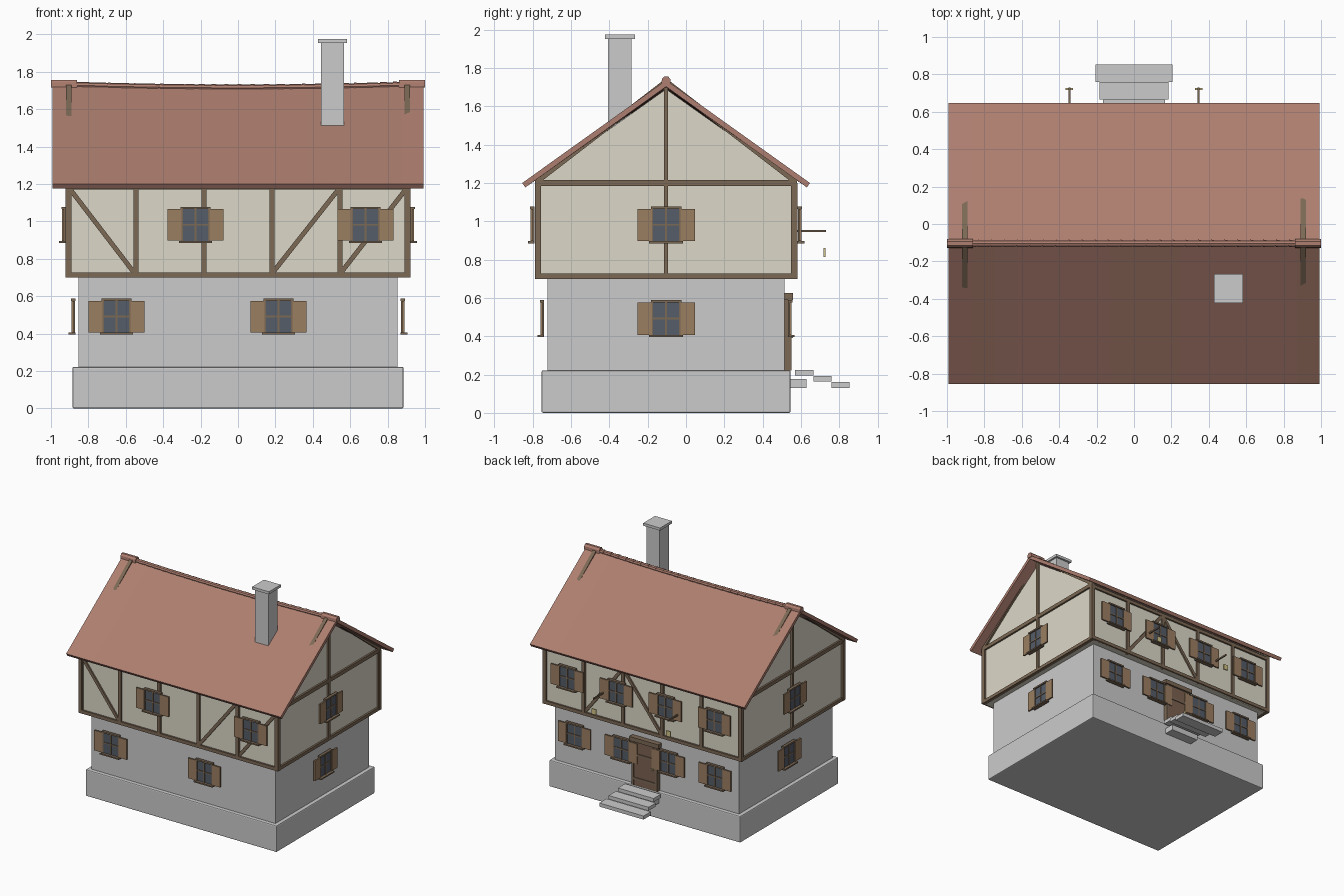
import bpy, bmesh, math
from mathutils import Matrix, Vector

if "Cube" in bpy.data.objects:
    bpy.data.objects.remove(bpy.data.objects["Cube"])

CY = -0.104  # centre line of the house in y


def mat(name, c):
    m = bpy.data.materials.new(name)
    m.diffuse_color = (*c, 1)
    m.use_nodes = True
    m.node_tree.nodes["Principled BSDF"].inputs["Base Color"].default_value = m.diffuse_color
    return m


TIMBER = mat("timber", (0.20, 0.14, 0.09))
PLASTER = mat("plaster", (0.72, 0.69, 0.58))
TILE = mat("roof_tile", (0.42, 0.21, 0.16))
SHUTTER = mat("shutter_wood", (0.33, 0.21, 0.12))
GLASS = mat("glass", (0.09, 0.11, 0.14))
DOOR = mat("door_wood", (0.20, 0.12, 0.08))
LAMP = mat("lamp_glow", (0.65, 0.55, 0.25))


def finish(name, bm, m=None):
    bmesh.ops.recalc_face_normals(bm, faces=bm.faces)
    me = bpy.data.meshes.new(name)
    bm.to_mesh(me)
    bm.free()
    ob = bpy.data.objects.new(name, me)
    bpy.context.collection.objects.link(ob)
    if m:
        me.materials.append(m)
    return ob


def box(name, x, y, z, m=None, M=Matrix()):
    """Box from (min, max) ranges, placed by matrix M."""
    c = [(a + b) / 2 for a, b in (x, y, z)]
    s = [b - a for a, b in (x, y, z)]
    bm = bmesh.new()
    bmesh.ops.create_cube(bm, size=1, matrix=M @ Matrix.Translation(c) @ Matrix.Diagonal((*s, 1)))
    return finish(name, bm, m)


def wall(side, hx, hy):
    """Wall frame: local x runs along the wall, local -y points outward."""
    a = {"front": 0, "right": 90, "back": 180, "left": -90}[side]
    d = hy if side in ("front", "back") else hx
    return (Matrix.Translation((0, CY, 0)) @ Matrix.Rotation(math.radians(a), 4, "Z")
            @ Matrix.Translation((0, -d, 0)))


def beam(name, p, q, M, w=0.028, out=0.015):
    """Timber from p to q in wall coordinates (u, z)."""
    (u0, z0), (u1, z1) = p, q
    L = math.hypot(u1 - u0, z1 - z0)
    R = (M @ Matrix.Translation(((u0 + u1) / 2, 0, (z0 + z1) / 2))
         @ Matrix.Rotation(-math.atan2(z1 - z0, u1 - u0), 4, "Y"))
    box(name, (-L / 2, L / 2), (-out, 0.015), (-w / 2, w / 2), TIMBER, R)


def window(M, u, z):
    """Window with glass, cross bars, frame and shutters; z is the sill bottom."""
    T = M @ Matrix.Translation((u, 0, z))
    box("window_glass", (-0.072, 0.072), (-0.029, -0.02), (0.008, 0.182), GLASS, T)
    box("window_sill", (-0.088, 0.088), (-0.052, -0.017), (0, 0.011), TIMBER, T)
    box("window_lintel", (-0.08, 0.08), (-0.04, -0.017), (0.18, 0.193), TIMBER, T)
    for s in (-1, 1):
        e = sorted((s * 0.067, s * 0.078))
        box("window_jamb", e, (-0.035, -0.018), (0.008, 0.182), TIMBER, T)
        e = sorted((s * 0.074, s * 0.15))
        box("shutter", e, (-0.037, -0.025), (0.012, 0.18), SHUTTER, T)
    box("window_mullion", (-0.005, 0.005), (-0.034, -0.028), (0.008, 0.182), TIMBER, T)
    box("window_bar", (-0.068, 0.068), (-0.034, -0.028), (0.092, 0.102), TIMBER, T)


# Plinth and stone ground floor
plinth = box("plinth", (-0.885, 0.885), (CY - 0.65, CY + 0.65), (0, 0.222))
b = plinth.modifiers.new("bevel", "BEVEL")
b.width, b.segments = 0.008, 2
GX, GY = 0.853, 0.619
box("ground_floor", (-GX, GX), (CY - GY, CY + GY), (0.2, 0.705))


def prism(name, prof, x0, x1, m):
    bm = bmesh.new()
    f = bm.faces.new([bm.verts.new((x0, CY + y, z)) for y, z in prof])
    r = bmesh.ops.extrude_face_region(bm, geom=[f])
    bmesh.ops.translate(bm, vec=(x1 - x0, 0, 0),
                        verts=[v for v in r["geom"] if isinstance(v, bmesh.types.BMVert)])
    return finish(name, bm, m)


# Plastered upper floor with gables
UX, UY = 0.905, 0.67
prism("upper_floor", [(-UY, 0.7), (UY, 0.7), (UY, 1.215), (0, 1.69), (-UY, 1.215)], -UX, UX, PLASTER)

# Long-side timber frames
posts = [-0.909 + 0.3636 * k for k in range(6)]
braces = {"front": [((-0.9, 1.175), (-0.555, 0.725)), ((0.185, 0.725), (0.54, 1.175)),
                    ((0.55, 0.725), (0.9, 1.175))],
          "back": [((-0.19, 1.175), (-0.54, 0.725)), ((-0.175, 1.175), (0.175, 0.725))]}
for side in ("front", "back"):
    M = wall(side, UX, UY)
    beam("sill_beam", (-0.922, 0.714), (0.922, 0.714), M)
    beam("top_plate", (-0.922, 1.185), (0.922, 1.185), M)
    for u in posts:
        beam("post", (u, 0.7), (u, 1.2), M)
    for p, q in braces[side]:
        beam("brace", p, q, M, 0.025, 0.012)

# Gable timber frames
for side in ("left", "right"):
    M = wall(side, UX, UY)
    beam("gable_sill_beam", (-0.684, 0.713), (0.684, 0.713), M)
    beam("gable_tie_beam", (-0.684, 1.2), (0.684, 1.2), M, 0.032)
    beam("gable_centre_post", (0, 0.7), (0, 1.71), M, 0.022)
    for s in (-1, 1):
        beam("gable_corner_post", (s * 0.668, 0.7), (s * 0.668, 1.2), M, 0.032)
        beam("gable_rafter", (s * 0.68, 1.205), (0, 1.728), M, 0.03)

# Windows on all four sides
lower = [-0.65, -0.217, 0.217, 0.65]
upper = [-0.682, -0.227, 0.227, 0.682]
plan = {"front": (lower[::2], upper[1::2]), "back": (lower, upper),
        "left": ([0], [0]), "right": ([0], [0])}
for side, (lo, up) in plan.items():
    for u in lo:
        window(wall(side, GX, GY), u, 0.395)
    for u in up:
        window(wall(side, UX, UY), u, 0.885)


# Roof slab with a slightly sagging ridge
def sag(x):
    return -0.018 * (1 - x * x)


bm = bmesh.new()
prof = [(-0.751, 1.2), (0, 1.737), (0.751, 1.2), (0.735, 1.177), (0, 1.703), (-0.735, 1.177)]
N = 16
rings = []
for i in range(N + 1):
    x = -0.993 + 1.986 * i / N
    rings.append([bm.verts.new((x, CY + y, z + (sag(x) if y == 0 else 0))) for y, z in prof])
for a, c in zip(rings, rings[1:]):
    for k in range(6):
        j = (k + 1) % 6
        bm.faces.new((a[k], a[j], c[j], c[k]))
for r in (rings[0], rings[-1]):
    bm.faces.new((r[0], r[1], r[4], r[5]))
    bm.faces.new((r[1], r[2], r[3], r[4]))
finish("roof", bm, TILE)

# Ridge tiles and the raised end caps
bm = bmesh.new()
n = 26
for i in range(n):
    x = -0.9 + 1.8 * (i + 0.5) / n
    bmesh.ops.create_cone(bm, cap_ends=True, segments=8, radius1=0.020, radius2=0.017, depth=0.075,
                          matrix=Matrix.Translation((x, CY, 1.732 + sag(x)))
                          @ Matrix.Rotation(math.pi / 2, 4, "Y"))
finish("ridge_tiles", bm, TILE)
for x0, x1 in ((-1, -0.86), (0.86, 1)):
    prism("ridge_end_cap", [(-0.024, 1.715), (0.024, 1.715), (0.022, 1.742), (0.01, 1.757),
                            (-0.01, 1.757), (-0.022, 1.742)], x0, x1, TILE)

# Chimney
box("chimney", (0.443, 0.567), (-0.408, -0.284), (1.42, 1.955))
box("chimney_cap", (0.427, 0.583), (-0.423, -0.267), (1.953, 1.975))

# Back door with lintel, boards and handle
box("door", (-0.105, 0.105), (0.51, 0.545), (0.222, 0.6), DOOR)
for s in (-1, 1):
    box("door_jamb", sorted((s * 0.1, s * 0.118)), (0.51, 0.55), (0.222, 0.6), TIMBER)
for z in (0.27, 0.47):
    box("door_rail", (-0.1, 0.1), (0.54, 0.551), (z, z + 0.02), TIMBER)
box("door_lintel", (-0.135, 0.135), (0.51, 0.559), (0.59, 0.625), TIMBER)
box("door_handle", (-0.08, -0.065), (0.54, 0.558), (0.39, 0.405), LAMP)

# Entrance steps
box("step_support", (-0.13, 0.13), (0.54, 0.63), (0.13, 0.177))
for i, hx in enumerate((0.165, 0.185, 0.205)):
    y, z = 0.57 + 0.0945 * i, 0.195 - 0.032 * i
    box("step", (-hx, hx), (y, y + 0.095), (z, z + 0.03))

# Wall brackets with hanging lanterns
for x in (-0.345, 0.345):
    box("lantern_bracket", (x - 0.005, x + 0.005), (0.56, 0.73), (0.943, 0.955), TIMBER)
    box("lantern", (x - 0.02, x + 0.02), (0.717, 0.727), (0.815, 0.86), LAMP)
